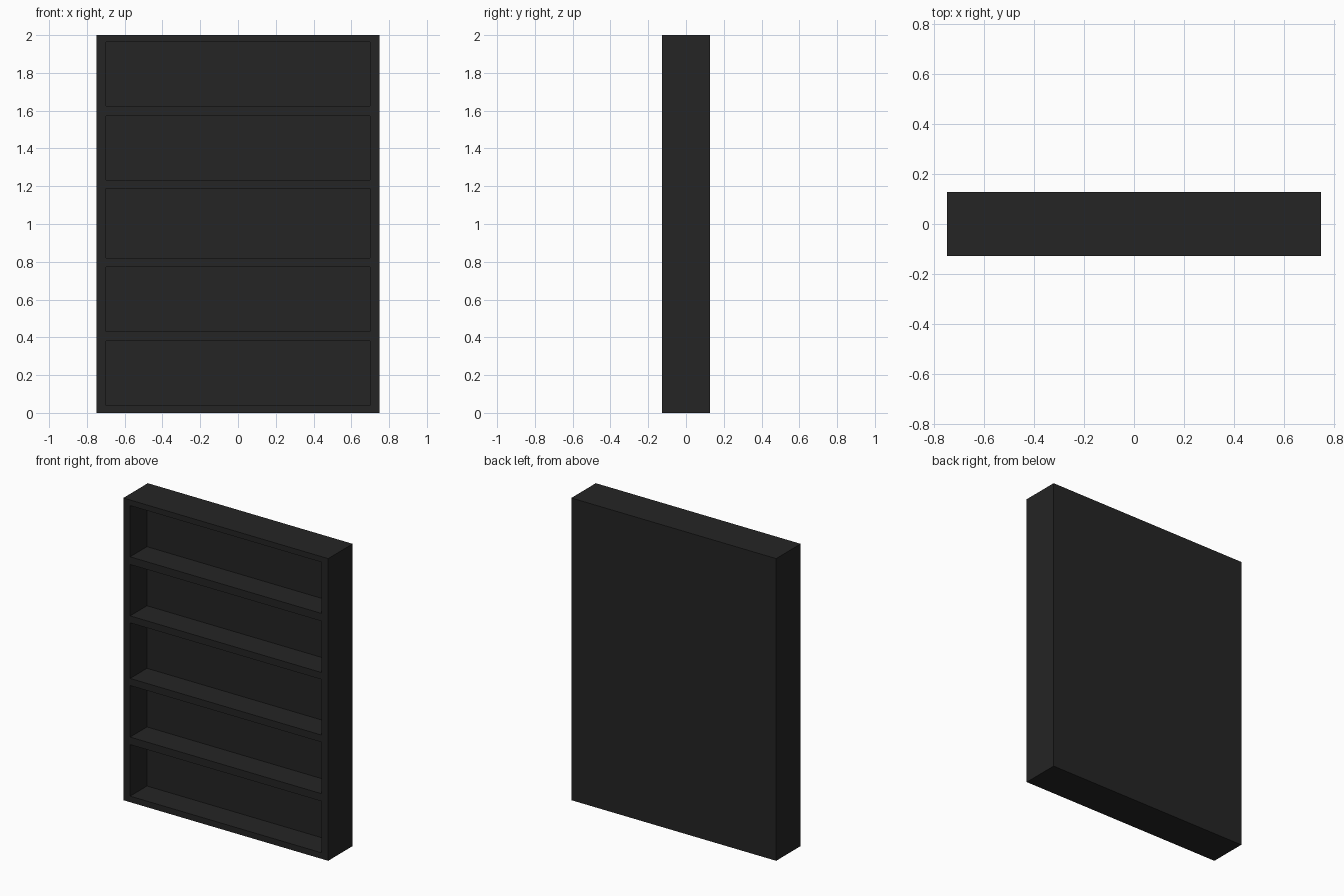
import bpy

if "Cube" in bpy.data.objects:
    bpy.data.objects.remove(bpy.data.objects["Cube"])

W, D, H = 1.5, 0.256, 2.0      # overall size
SIDE, BACK = 0.05, 0.08        # side and back panel thickness

mat = bpy.data.materials.new("black_paint")
mat.diffuse_color = (0.018, 0.018, 0.018, 1)
mat.use_nodes = True
mat.node_tree.nodes["Principled BSDF"].inputs["Base Color"].default_value = mat.diffuse_color


def box(name, x0, x1, y0, y1, z0, z1):
    """Box between opposite corners."""
    bpy.ops.mesh.primitive_cube_add(size=1)
    ob = bpy.context.object
    ob.name = name
    lo, size = (x0, y0, z0), (x1 - x0, y1 - y0, z1 - z0)
    for v in ob.data.vertices:
        v.co = [lo[i] + (v.co[i] + 0.5) * size[i] for i in range(3)]
    ob.data.materials.append(mat)
    return ob


front, rear = -D / 2, D / 2
inner = rear - BACK
half = W / 2

# Back panel
box("back_panel", -half, half, inner, rear, 0, H)

# Side panels
box("left_side", -half, -half + SIDE, front, inner, 0, H)
box("right_side", half - SIDE, half, front, inner, 0, H)

# Bottom board, four shelves and top board, fitted between the sides
boards = [("bottom_board", 0, 0.04), ("shelf_1", 0.381, 0.431),
          ("shelf_2", 0.772, 0.819), ("shelf_3", 1.187, 1.233),
          ("shelf_4", 1.624, 1.573), ("top_board", 1.963, H)]
for name, a, b in boards:
    box(name, -half + SIDE, half - SIDE, front, inner, min(a, b), max(a, b))
